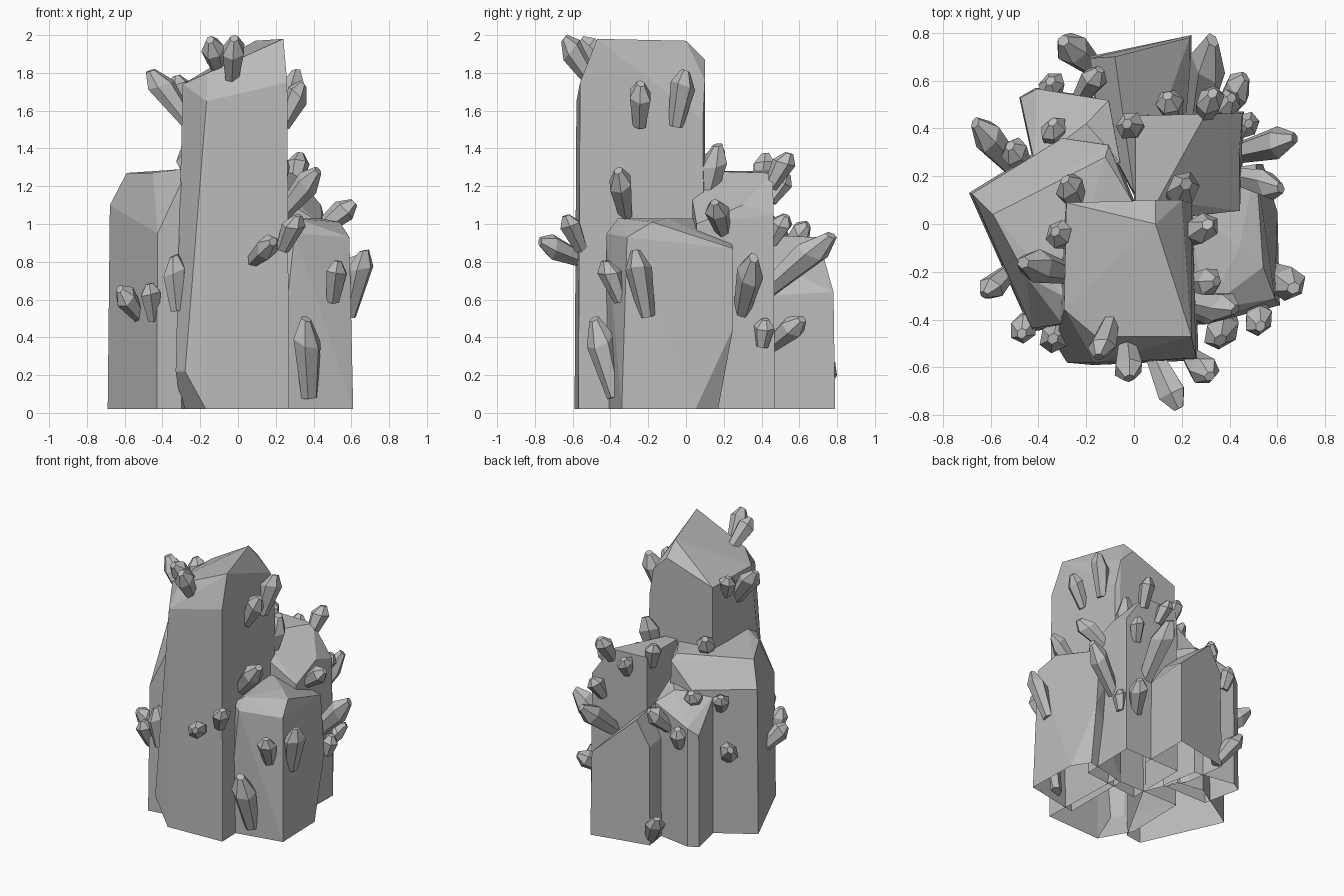
import bpy
import bmesh
import math
import random
from mathutils import Vector
from mathutils.bvhtree import BVHTree

random.seed(4)
GROUND = 0.02
UP = Vector((0, 0, 1))

cube = bpy.data.objects.get("Cube")
if cube:
    bpy.data.objects.remove(cube, do_unlink=True)

stone = bpy.data.materials.new("grey stone")
stone.use_nodes = True
stone.diffuse_color = (0.5, 0.5, 0.5, 1)
stone.node_tree.nodes["Principled BSDF"].inputs["Base Color"].default_value = stone.diffuse_color


def faceted_solid(name, points, open_base=False):
    """Wrap flat faces around the corner points of a convex solid."""
    mesh = bpy.data.meshes.new(name)
    bm = bmesh.new()
    for point in points:
        bm.verts.new(point)
    bmesh.ops.convex_hull(bm, input=bm.verts)
    loose = [vert for vert in bm.verts if not vert.link_faces]
    bmesh.ops.delete(bm, geom=loose, context='VERTS')
    bmesh.ops.recalc_face_normals(bm, faces=bm.faces)
    if open_base:
        base = [face for face in bm.faces if max(vert.co.z for vert in face.verts) < GROUND * 1.1]
        bmesh.ops.delete(bm, geom=base, context='FACES')
    bmesh.ops.dissolve_limit(bm, angle_limit=math.radians(5), verts=bm.verts, edges=bm.edges)
    surface = BVHTree.FromBMesh(bm)
    bm.to_mesh(mesh)
    bm.free()
    mesh.materials.append(stone)
    solid = bpy.data.objects.new(name, mesh)
    bpy.context.scene.collection.objects.link(solid)
    return surface


def column(name, walls, ridge, taper=0.97):
    """Rock column: each wall corner has x, y and its height; the ridge caps them."""
    base = [Vector((x, y, GROUND)) for x, y, height in walls]
    centre = sum(base, Vector()) / len(base)
    rim = [centre + (foot - centre) * taper + UP * (wall[2] - GROUND)
           for foot, wall in zip(base, walls)]
    surface = faceted_solid(name, base + rim + ridge, open_base=True)
    return name, centre, surface


def crystal(name, root, tip):
    """Six-sided crystal, slimmer at the root and widest below a skewed point."""
    length = (tip - root).length
    width = 0.1 + length / 6
    root = root.lerp(tip, -0.15)
    axis = tip - root
    side = axis.orthogonal().normalized()
    other = axis.normalized().cross(side)
    turn = random.uniform(0, math.pi)
    skew = random.uniform(0, math.tau)
    points = []
    for along, radius, tilt in ((0, 0.6, 0), (0.7, 1, 0.08), (0.97, 0.36, 0.03)):
        for step in range(6):
            angle = turn + step * math.tau / 6
            shift = along + tilt * math.cos(angle - skew)
            spread = side * math.cos(angle) + other * math.sin(angle) * 0.85
            points.append(root + axis * shift + spread * radius * width / 2)
    faceted_solid(name, points)


def grow_crystals(host, sprouts):
    """Root each crystal on its host's wall, below the tip by the given rise."""
    host_name, centre, surface = host
    for number, (x, y, z, rise) in enumerate(sprouts, start=1):
        tip = Vector((x, y, z))
        below = tip - UP * rise
        inward = centre - below
        inward.z = 0
        root = surface.ray_cast(below, inward.normalized())[0]
        if root is None:
            root = below + inward / 2
        crystal(f"{host_name}_crystal_{number}", root, tip)


# Tall front column
tall = column("tall_front_column",
              [(-.17, -.59, 1.65), (.27, -.57, 1.75), (.25, .1, 1.55),
               (-.29, .1, 1.74), (-.3, -.36, 1.74)],
              [(-.33, -.5, .22), (-.28, -.58, .22), (-.16, -.47, 1.8), (.2, .1, 1.76),
               (.24, -.47, 1.98), (.09, 0, 1.97), (.09, .1, 1.87)])
grow_crystals(tall, [(-.02, -.65, 1.99, .2), (-.15, -.56, 1.98, .15)])
grow_crystals(tall, [(.35, -.24, 1.75, .2), (.31, 0, 1.82, .26), (.43, -.36, 1.29, .21)])
grow_crystals(tall, [(-.47, -.16, 1.82, .24), (-.33, -.03, 1.79, .14), (-.34, -.48, .84, .26)])
grow_crystals(tall, [(-.29, .19, 1.4, .16), (.22, .17, 1.43, .32)])
grow_crystals(tall, [(.19, -.78, .91, .09), (.32, -.64, 1.05, .16)])

# Wide left column
left = column("left_column",
              [(-.69, .13, 1.1), (-.43, -.45, .95), (-.3, -.43, 1.22),
               (0, .1, 1.27), (-.1, .34, 1.24), (-.3, .37, 1.08)],
              [(-.59, .04, 1.27), (-.45, -.22, 1.27), (-.3, -.3, 1.29), (-.12, .28, 1.28)])
grow_crystals(left, [(-.63, -.3, .66, .13), (-.47, -.46, .69, .17)])
grow_crystals(left, [(-.67, .43, .76, .16), (-.52, .33, 1.08, .12), (-.34, .43, 1.1, .13)])

# Right column
right = column("right_column",
               [(.2, -.42, .98), (.61, -.34, .93), (.6, .05, .5), (.52, .17, .45), (.2, .1, 1.03)],
               [(.54, .25, .45), (.51, .25, .87), (.54, -.18, 1.01), (.3, -.42, .95),
                (.3, -.36, 1.03), (.44, -.1, 1.03), (.3, .22, .95)], taper=0.89)
grow_crystals(right, [(.36, -.49, .51, .37), (.53, -.43, .81, .19), (.67, -.27, .87, .31)])

# Back right column
back_right = column("back_right_column",
                    [(0, 0, 1.28), (.45, .05, 1), (.46, .47, 1.05), (0, .46, 1.28)],
                    [(.3, .46, 1.27), (.1, .1, 1.28), (.44, .3, 1.1)])
grow_crystals(back_right, [(.62, .15, 1.12, .14), (.68, .36, .83, .26), (.48, .42, .5, .13)])
grow_crystals(back_right, [(.33, .55, 1.38, .16), (.47, .62, .5, .13), (.33, .78, .95, .27)])
grow_crystals(back_right, [(.14, .54, 1.27, .13), (.41, .53, 1.05, .13), (-.03, .42, 1.38, .16)])

# Short back columns
back = column("back_column",
              [(-.19, .7, .75), (.24, .79, .64), (.24, .4, .62), (0, .12, .9), (-.15, .4, .75)],
              [(-.08, .7, .93), (0, .13, .95)])
grow_crystals(back, [(-.3, .77, .28, .2)])
back_left = column("back_left_column",
                   [(-.48, .53, .85), (-.41, .57, .9), (-.1, .52, 1),
                    (-.05, .25, 1.08), (-.42, .25, 1.05)],
                   [(-.2, .42, 1.08)])
grow_crystals(back_left, [(-.35, .6, .9, .14), (-.14, .65, 1, .14)])
